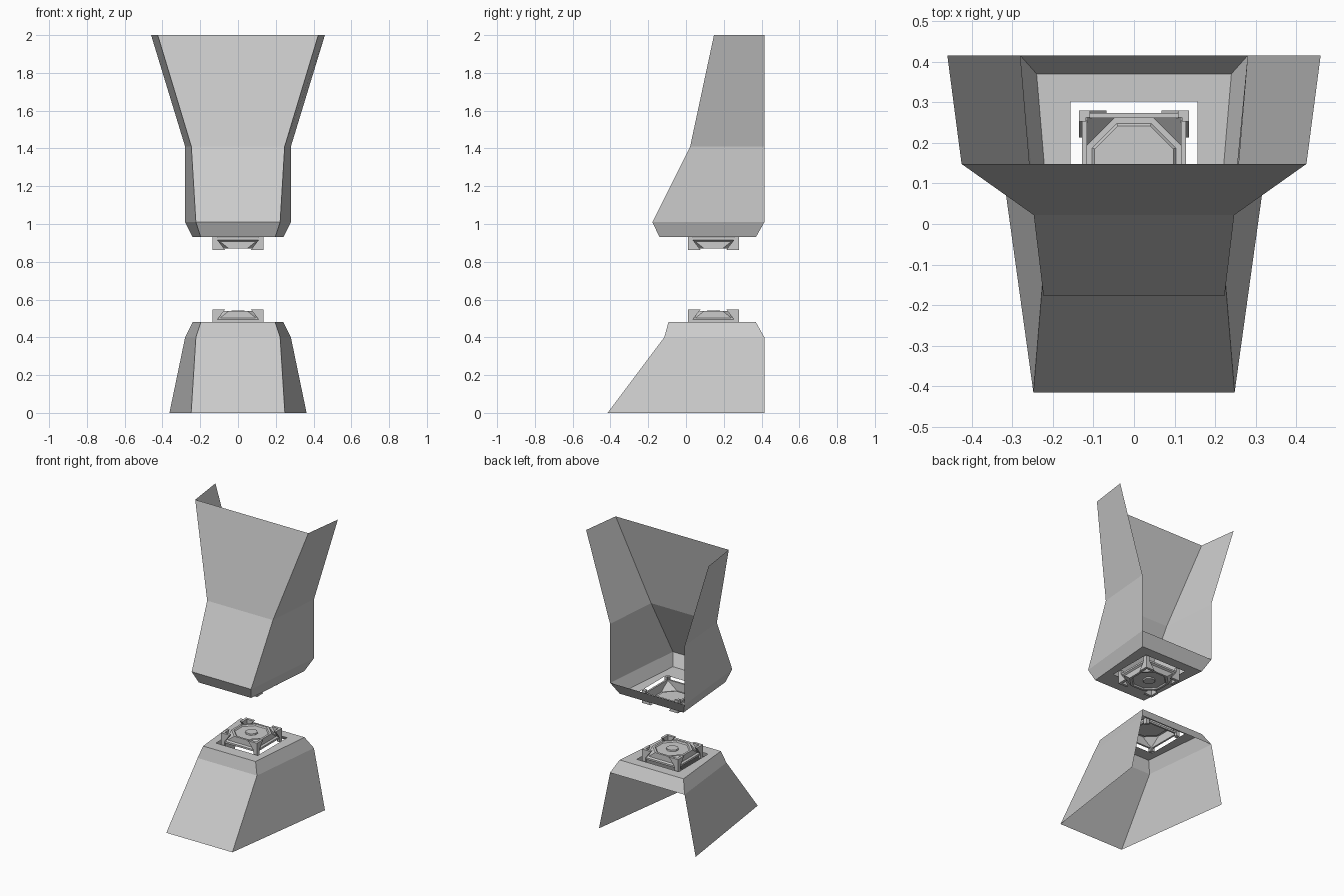
import bpy, bmesh, math
from mathutils import Vector

if "Cube" in bpy.data.objects:
    bpy.data.objects.remove(bpy.data.objects["Cube"])

CY = 0.145      # y centre of the emitters and floor openings
MIRROR = 1.41   # z -> MIRROR - z turns the lower emitter into the upper one


def finish(name, bm):
    bmesh.ops.recalc_face_normals(bm, faces=bm.faces)
    me = bpy.data.meshes.new(name)
    bm.to_mesh(me)
    bm.free()
    ob = bpy.data.objects.new(name, me)
    bpy.context.collection.objects.link(ob)
    return ob


def bridge(bm, a, b, skip=()):
    n = len(a)
    for i in range(n):
        if i not in skip:
            bm.faces.new((a[i], a[(i + 1) % n], b[(i + 1) % n], b[i]))


def shell(name, levels):
    """Sheet shell: levels of (z, front y, front half width, back y, back half width).
    The first two levels form the closed bevelled rim, the rest are open at the back."""
    bm = bmesh.new()
    rings = [[bm.verts.new(p) for p in ((-xf, yf, z), (xf, yf, z), (xb, yb, z), (-xb, yb, z))]
             for z, yf, xf, yb, xb in levels]
    for i in range(len(rings) - 1):
        bridge(bm, rings[i], rings[i + 1], () if i == 0 else (2,))
    z, h = levels[0][0], 0.157
    hole = [bm.verts.new((sx * h, CY + sy * h, z)) for sx, sy in ((-1, -1), (1, -1), (1, 1), (-1, 1))]
    bridge(bm, rings[0], hole)
    return finish(name, bm)


# Lower and upper housings
shell("lower_housing", [(0.48, -0.093, 0.197, 0.37, 0.24), (0.40, -0.115, 0.223, 0.415, 0.28),
                        (0.0, -0.415, 0.248, 0.415, 0.363)])
shell("upper_housing", [(0.93, -0.14, 0.197, 0.37, 0.24), (1.01, -0.178, 0.223, 0.415, 0.28),
                        (1.41, 0.022, 0.247, 0.415, 0.28), (2.0, 0.148, 0.425, 0.415, 0.46)])


def octagon(bm, r, z):
    k = r / math.cos(math.pi / 8)
    return [bm.verts.new((k * math.cos(a), CY + k * math.sin(a), z))
            for a in (math.pi / 8 + i * math.pi / 4 for i in range(8))]


def place(name, bm, flip):
    if flip:
        for v in bm.verts:
            v.co.z = MIRROR - v.co.z
    return finish(name, bm)


def prism(bm, poly, offset):
    a = [bm.verts.new(p) for p in poly]
    b = [bm.verts.new(Vector(p) + Vector(offset)) for p in poly]
    bridge(bm, a, b)
    bm.faces.new(a)
    bm.faces.new(b)


def emitter(prefix, flip):
    # Cap: square foot rising to an octagonal rim around a recessed plate
    bm = bmesh.new()
    s = 0.117
    top = octagon(bm, s, 0.54)
    foot = [bm.verts.new((sx * s, CY + sy * s, 0.485)) for sx, sy in ((1, 1), (-1, 1), (-1, -1), (1, -1))]
    for i in range(4):
        a, b, c = top[2 * i], top[2 * i + 1], top[(2 * i + 2) % 8]
        bm.faces.new((foot[i], a, b))
        bm.faces.new((foot[i], b, c, foot[(i + 1) % 4]))
    rim = octagon(bm, s - 0.014, 0.54)
    well = octagon(bm, s - 0.02, 0.532)
    bridge(bm, top, rim)
    bridge(bm, rim, well)
    bm.faces.new(well)
    place(prefix + "_emitter_cap", bm, flip)

    # Centre button
    bm = bmesh.new()
    low, high = octagon(bm, 0.037, 0.532), octagon(bm, 0.035, 0.541)
    bridge(bm, low, high)
    bm.faces.new(high)
    place(prefix + "_emitter_button", bm, flip)

    # Corner brackets: two tapered arms at each corner
    bm = bmesh.new()
    prof = ((0.068, 0.548), (0.135, 0.548), (0.135, 0.462), (0.108, 0.462), (0.108, 0.495))
    for sx in (-1, 1):
        for sy in (-1, 1):
            prism(bm, [(sx * u, CY + sy * 0.135, z) for u, z in prof], (0, -sy * 0.017, 0))
            prism(bm, [(sx * 0.135, CY + sy * u, z) for u, z in prof], (-sx * 0.017, 0, 0))
    place(prefix + "_emitter_brackets", bm, flip)

    # Side rails joining the brackets
    bm = bmesh.new()
    for sg in (-1, 1):
        rail = ((0.116, 0.482), (0.128, 0.482), (0.128, 0.494), (0.116, 0.502))
        prism(bm, [(sg * u, CY - 0.11, z) for u, z in rail], (0, 0.22, 0))
        prism(bm, [(-0.11, CY + sg * u, z) for u, z in rail], (0.22, 0, 0))
    place(prefix + "_emitter_rails", bm, flip)


emitter("lower", False)
emitter("upper", True)
